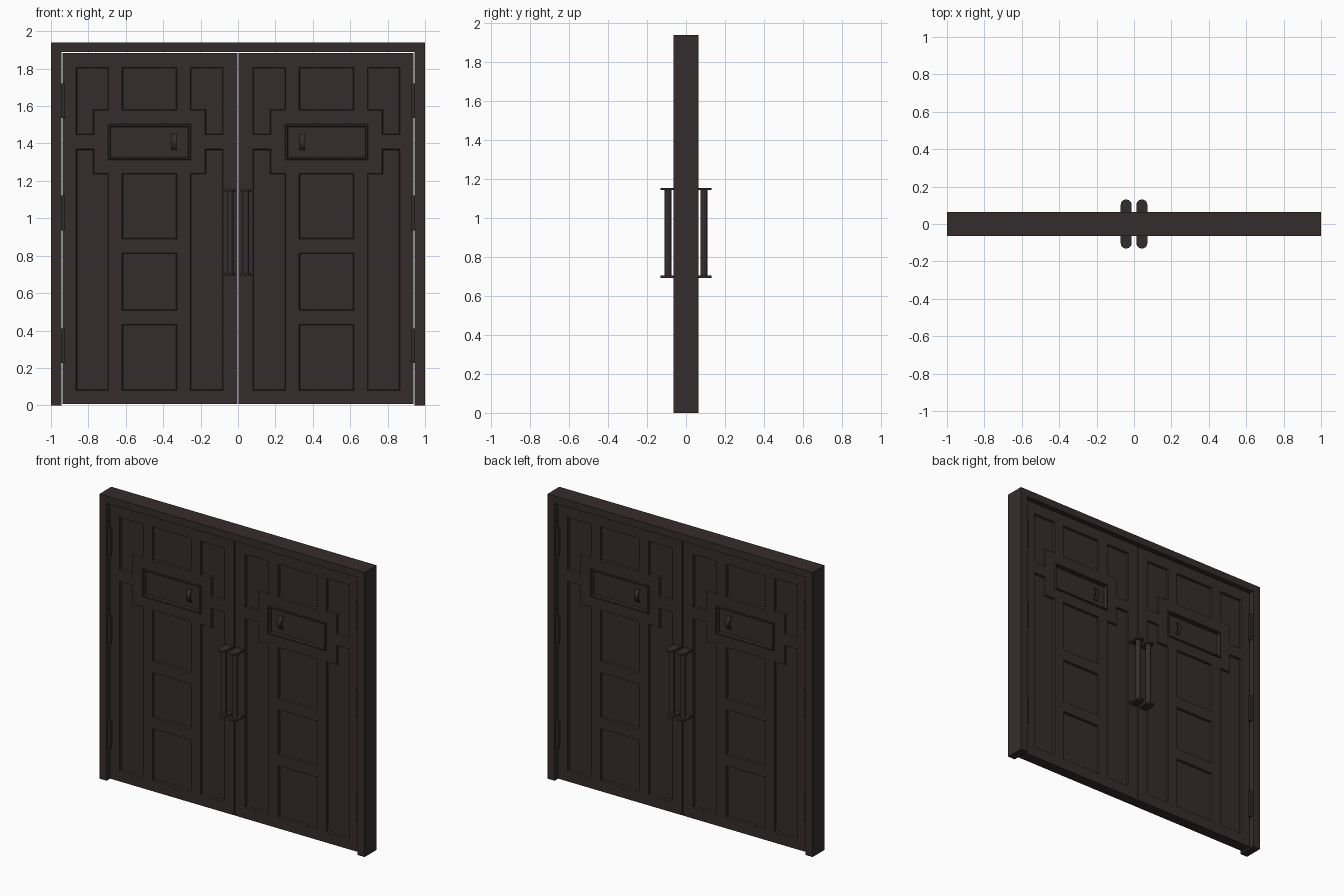
import bpy, bmesh
from math import pi, cos, sin
from mathutils import Vector

if "Cube" in bpy.data.objects:
    bpy.data.objects.remove(bpy.data.objects["Cube"], do_unlink=True)

wood = bpy.data.materials.new("dark brown wood")
wood.use_nodes = True
wood.diffuse_color = (0.036, 0.025, 0.026, 1)
wood.node_tree.nodes["Principled BSDF"].inputs["Base Color"].default_value = wood.diffuse_color

FACE = 0.037      # half thickness of a door leaf
DEPTH = 0.064     # half thickness of the surround
TOP = 1.94


def make(name, bm):
    bmesh.ops.recalc_face_normals(bm, faces=bm.faces)
    mesh = bpy.data.meshes.new(name)
    bm.to_mesh(mesh)
    bm.free()
    mesh.materials.append(wood)
    obj = bpy.data.objects.new(name, mesh)
    bpy.context.collection.objects.link(obj)
    return obj


def rect(x0, x1, z0, z1):
    return [(x0, z0), (x1, z0), (x1, z1), (x0, z1)]


def shrink(pts, d):
    """Move each side of a right-angled counter-clockwise outline inward."""
    out = []
    for i, p in enumerate(pts):
        p = Vector(p)
        a = (p - Vector(pts[i - 1])).normalized()
        b = (Vector(pts[(i + 1) % len(pts)]) - p).normalized()
        out.append(p + d * (Vector((-a.y, a.x)) + Vector((-b.y, b.x))))
    return out


def loft(bm, a, ya, b, yb):
    """Solid between two x-z outlines at two depths."""
    va = [bm.verts.new((x, ya, z)) for x, z in a]
    vb = [bm.verts.new((x, yb, z)) for x, z in b]
    n = len(va)
    bm.faces.new(va)
    bm.faces.new(vb[::-1])
    for i in range(n):
        j = (i + 1) % n
        bm.faces.new((va[i], vb[i], vb[j], va[j]))


def box(bm, x0, x1, y0, y1, z0, z1):
    loft(bm, rect(x0, x1, z0, z1), y0, rect(x0, x1, z0, z1), y1)


def mirror(obj, x=True, y=False):
    mod = obj.modifiers.new("mirror", "MIRROR")
    mod.use_axis = (x, y, False)
    mod.use_mirror_merge = False


def cut(obj, outlines, depth, slope):
    """Sink sloped recesses into both faces of a leaf."""
    bm = bmesh.new()
    for pts in outlines:
        for s in (-1, 1):
            # flare past the surface so the wall slope stays even
            loft(bm, shrink(pts, -slope), s * (FACE + depth), shrink(pts, slope), s * (FACE - depth))
    cutter = make("recess_cutter", bm)
    cutter.hide_render = True
    mod = obj.modifiers.new("recess", "BOOLEAN")
    mod.object, mod.operation, mod.solver = cutter, "DIFFERENCE", "EXACT"
    bpy.context.view_layer.objects.active = obj
    bpy.ops.object.modifier_apply(modifier=mod.name)
    bpy.data.objects.remove(cutter, do_unlink=True)


# Surround: one upside-down U profile
bm = bmesh.new()
u = [(-1, 0), (-0.945, 0), (-0.945, 1.89), (0.945, 1.89), (0.945, 0), (1, 0), (1, TOP), (-1, TOP)]
loft(bm, u, -DEPTH, u, DEPTH)
make("door_surround", bm)

# Leaf with panels
bm = bmesh.new()
box(bm, -0.938, -0.003, -FACE, FACE, 0.006, 1.884)
leaf = make("door_leaf", bm)

bottom, low, high, top = 0.08, 1.24, 1.578, 1.807
panels = [rect(-0.62, -0.327, a, b) for a, b in
          ((bottom, 0.433), (0.508, 0.815), (0.89, low), (high, top))]
# Stepped side panels: tall side xs..xt, short side xt..xe
for xs, xt, xe in ((-0.866, -0.77, -0.692), (-0.08, -0.176, -0.255)):
    lower = [(xs, bottom), (xe, bottom), (xe, low), (xt, low), (xt, 1.37), (xs, 1.37)]
    upper = [(xs, 1.447), (xt, 1.447), (xt, high), (xe, high), (xe, top), (xs, top)]
    for pts in (lower, upper):
        panels.append(pts if xs < xe else pts[::-1])
cut(leaf, panels, 0.014, 0.004)

# Viewing hatch sunk into the leaf
cut(leaf, [rect(-0.68, -0.265, 1.325, 1.49)], 0.016, 0.002)
mirror(leaf)

# Raised moulding round the hatch
bm = bmesh.new()
outer, inner = rect(-0.696, -0.25, 1.31, 1.505), rect(-0.68, -0.265, 1.325, 1.49)
rings = [[bm.verts.new((x, y, z)) for x, z in pts] for pts, y in
         ((outer, -FACE + 0.002), (shrink(outer, 0.004), -FACE - 0.007),
          (shrink(inner, -0.004), -FACE - 0.007), (inner, -FACE + 0.002))]
for k in range(4):
    a, b = rings[k], rings[(k + 1) % 4]
    for i in range(4):
        j = (i + 1) % 4
        bm.faces.new((a[i], a[j], b[j], b[i]))
mirror(make("hatch_moulding", bm), y=True)

# Small hatch pull: a bowed strip
bm = bmesh.new()
back = -FACE + 0.018
prev = None
for i in range(9):
    t = i / 8
    z = 1.364 + 0.086 * t
    y = back - 0.022 * sin(pi * t)
    ring = [bm.verts.new((x, y + d, z)) for x, d in
            ((-0.358, 0), (-0.33, 0), (-0.33, -0.007), (-0.358, -0.007))]
    if prev:
        for a in range(4):
            b = (a + 1) % 4
            bm.faces.new((prev[a], prev[b], ring[b], ring[a]))
    if i in (0, 8):
        bm.faces.new(ring)
    prev = ring
mirror(make("hatch_pull", bm), y=True)

# Hinges
bm = bmesh.new()
for z in (0.225, 0.935, 1.535):
    box(bm, -0.948, -0.926, -FACE - 0.016, FACE + 0.016, z, z + 0.187)
mirror(make("hinges", bm))

# Handle end plates with rounded noses
bm = bmesh.new()
cx, r = -0.042, 0.029
nose = [(cx + r * cos(pi + pi * i / 10), -0.102 + r * sin(pi + pi * i / 10)) for i in range(11)]
outline = nose + [(cx + r, -FACE + 0.004), (cx - r, -FACE + 0.004)]
for z in (0.692, 1.143):
    f = bm.faces.new([bm.verts.new((x, y, z)) for x, y in outline])
    up = bmesh.ops.extrude_face_region(bm, geom=[f])["geom"]
    bmesh.ops.translate(bm, vec=(0, 0, 0.012), verts=[v for v in up if isinstance(v, bmesh.types.BMVert)])
mirror(make("handle_plates", bm), y=True)

# Handle bars
bm = bmesh.new()
bmesh.ops.create_cone(bm, cap_ends=True, segments=16, radius1=0.018, radius2=0.018, depth=0.45)
bmesh.ops.translate(bm, vec=(cx, -0.092, 0.923), verts=bm.verts)
bars = make("handle_bars", bm)
mirror(bars, y=True)
bpy.ops.object.select_all(action="DESELECT")
bars.select_set(True)
bpy.context.view_layer.objects.active = bars
bpy.ops.object.shade_smooth_by_angle()
